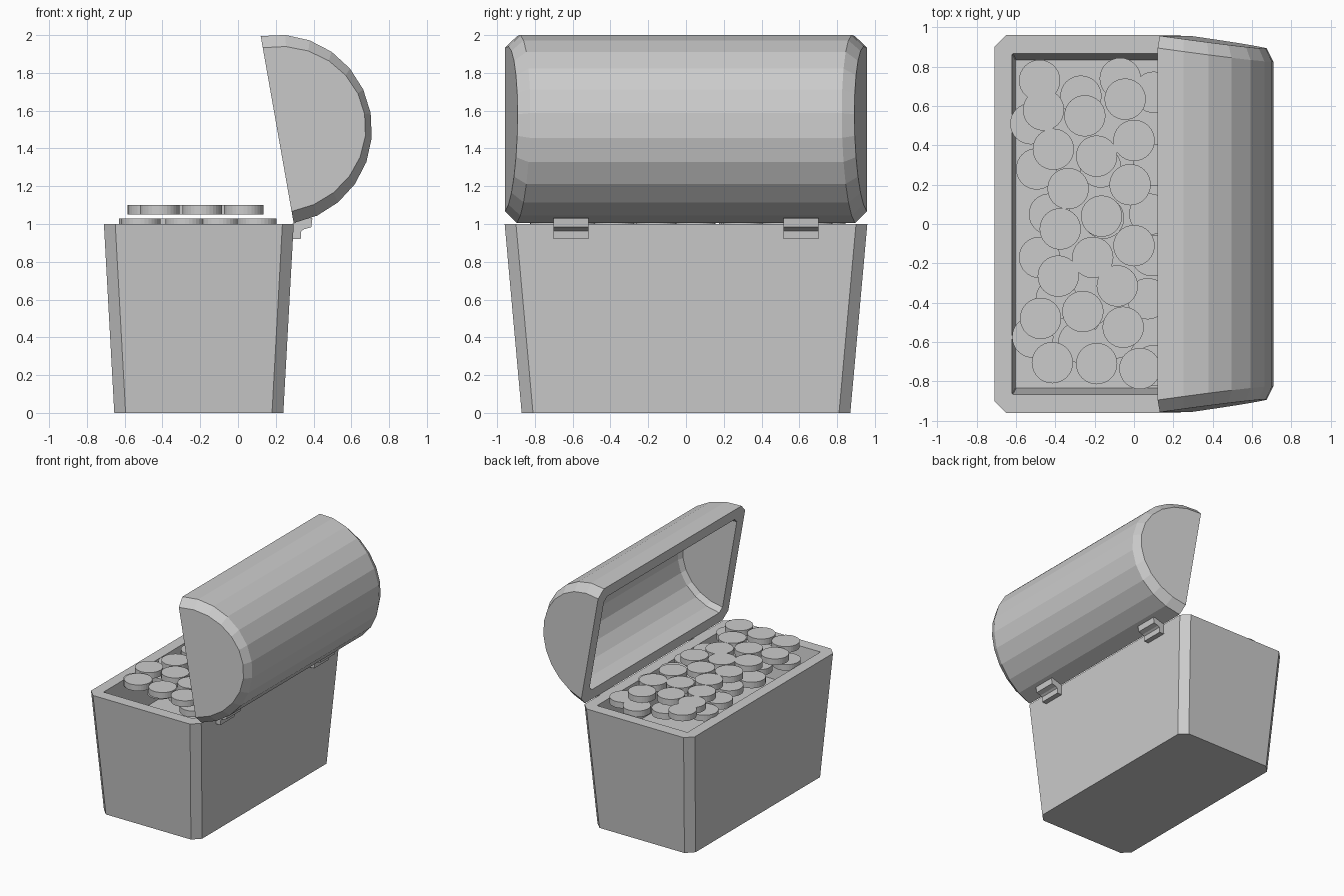
import bpy, bmesh, math

if "Cube" in bpy.data.objects:
    bpy.data.objects.remove(bpy.data.objects["Cube"])

grey = bpy.data.materials.new("light grey")
grey.diffuse_color = (0.6, 0.6, 0.6, 1)
grey.use_nodes = True
grey.node_tree.nodes["Principled BSDF"].inputs["Base Color"].default_value = grey.diffuse_color


def finish(name, bm):
    bmesh.ops.recalc_face_normals(bm, faces=bm.faces[:])
    me = bpy.data.meshes.new(name)
    bm.to_mesh(me)
    bm.free()
    me.materials.append(grey)
    ob = bpy.data.objects.new(name, me)
    bpy.context.collection.objects.link(ob)
    return ob


def bridge(bm, a, b, closed=True):
    n = len(a)
    for i in range(n if closed else n - 1):
        j = (i + 1) % n
        bm.faces.new((a[i], a[j], b[j], b[i]))


def rect_loop(bm, hx, hy, cham, z, cx=-0.2075):
    pts = [(hx, -hy + cham), (hx, hy - cham), (hx - cham, hy), (-hx + cham, hy),
           (-hx, hy - cham), (-hx, -hy + cham), (-hx + cham, -hy), (hx - cham, -hy)]
    return [bm.verts.new((cx + x, y, z)) for x, y in pts]


# Chest body: tapered, chamfered corners, hollow top
bm = bmesh.new()
loops = [rect_loop(bm, 0.4475, 0.87, 0.06, 0), rect_loop(bm, 0.5025, 0.96, 0.06, 1),
         rect_loop(bm, 0.412, 0.866, 0.004, 1), rect_loop(bm, 0.396, 0.835, 0.004, 0.68)]
for a, b in zip(loops, loops[1:]):
    bridge(bm, a, b)
bm.faces.new(loops[0])
bm.faces.new(loops[-1])
finish("chest_body", bm)

# Lid: hollow half barrel, swung open by 100 degrees
SEG = 12
TILT = math.radians(10)


def lid_ring(bm, chord_r, height, y, side):
    ring = []
    for i in range(SEG + 1):
        a = math.pi * i / SEG
        c, h = chord_r * math.cos(a), height * math.sin(a)
        x = 0.2075 - c * math.sin(TILT) + h * math.cos(TILT)
        z = 1.5 + c * math.cos(TILT) + h * math.sin(TILT)
        ring.append(bm.verts.new((x, side * (y - 0.14 * h), z)))
    return ring


def lid_shell(bm, r_end, h_end, y_end, r, y):
    rings = [lid_ring(bm, r_end, h_end, y_end, -1), lid_ring(bm, r, r, y, -1),
             lid_ring(bm, r, r, y, 1), lid_ring(bm, r_end, h_end, y_end, 1)]
    for a, b in zip(rings, rings[1:]):
        bridge(bm, a, b, closed=False)
    bm.faces.new(rings[0])
    bm.faces.new(rings[-1])
    return [k[0] for k in rings] + [k[-1] for k in reversed(rings)]


bm = bmesh.new()
outer = lid_shell(bm, 0.44, 0.47, 0.957, 0.5025, 0.895)
inner = lid_shell(bm, 0.375, 0.39, 0.865, 0.41, 0.83)
bridge(bm, outer, inner)
finish("lid", bm)

# Hinges: bent brackets at the back
profile = [(0.28, 0.92), (0.332, 0.92), (0.335, 0.962), (0.35, 0.972),
           (0.388, 0.983), (0.394, 1.03), (0.37, 1.035), (0.285, 1.0)]
for side, label in ((-1, "front"), (1, "rear")):
    bm = bmesh.new()
    a, b = ([bm.verts.new((x, side * 0.61 + d, z)) for x, z in profile] for d in (-0.0925, 0.0925))
    bridge(bm, a, b)
    bm.faces.new(a)
    bm.faces.new(b)
    finish(label + "_hinge", bm)

# Coins: two loose layers
upper = [(-.48, .73), (-.46, .58), (-.25, .55), (-.045, .635), (-.41, .38), (-.19, .345),
         (0, .425), (-.335, .18), (-.02, .2), (-.375, -.025), (-.165, .04), (0, -.11),
         (-.21, -.17), (-.385, -.265), (-.085, -.315), (-.475, -.48), (-.26, -.445),
         (-.055, -.525), (-.415, -.705), (-.19, -.71), (.03, -.735)]
lower = [(-.07, .74), (-.27, .65), (-.525, .51), (-.495, .28), (-.43, .05), (-.48, -.17),
         (-.515, -.575), (-.28, -.6), (-.395, -.38), (.07, -.38), (.08, .05), (-.155, .03),
         (.1, .67), (-.17, .29), (.1, -.72), (-.1, -.58), (.1, .3), (.09, -.16)]


def coin_layer(name, spots, z):
    bm = bmesh.new()
    for x, y in spots:
        made = bmesh.ops.create_cone(bm, cap_ends=True, segments=32,
                                     radius1=0.105, radius2=0.105, depth=0.05)
        bmesh.ops.translate(bm, verts=made["verts"], vec=(x, y, z))
    finish(name, bm)


coin_layer("upper_coins", upper, 1.075)
coin_layer("lower_coins", lower, 1.003)
